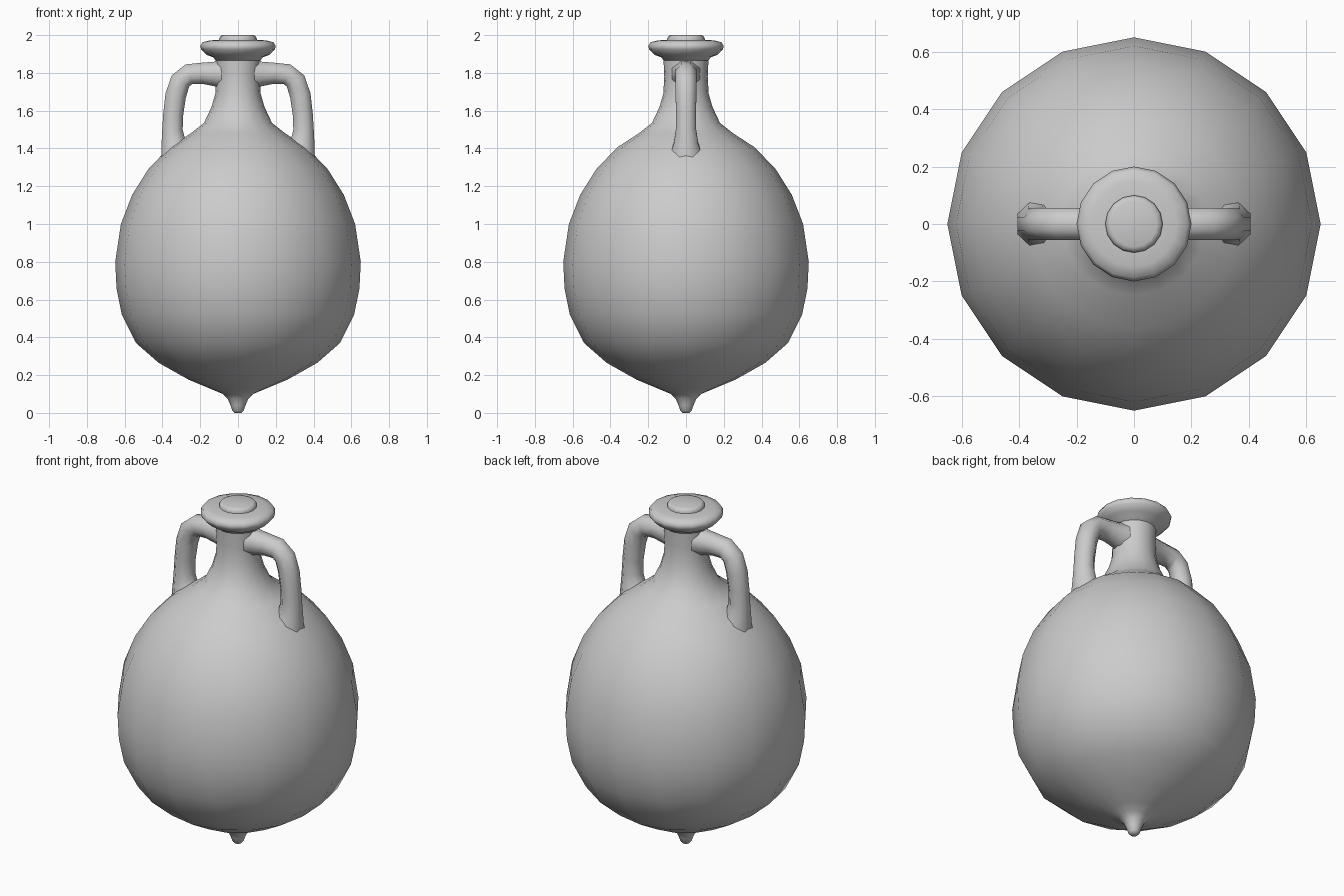
import bpy, bmesh
from math import sin, cos, pi
from mathutils import Vector

if "Cube" in bpy.data.objects:
    bpy.data.objects.remove(bpy.data.objects["Cube"])


def finish(bm, name, angle):
    bmesh.ops.remove_doubles(bm, verts=bm.verts, dist=1e-5)
    bmesh.ops.recalc_face_normals(bm, faces=bm.faces)
    me = bpy.data.meshes.new(name)
    bm.to_mesh(me)
    bm.free()
    ob = bpy.data.objects.new(name, me)
    bpy.context.collection.objects.link(ob)
    bpy.ops.object.select_all(action='DESELECT')
    ob.select_set(True)
    bpy.context.view_layer.objects.active = ob
    bpy.ops.object.shade_smooth_by_angle(angle=angle)
    return ob


def loft(rings, name, angle):
    bm = bmesh.new()
    loops = [[bm.verts.new(p) for p in r] for r in rings]
    n = len(loops[0])
    for a, b in zip(loops, loops[1:]):
        for i in range(n):
            j = (i + 1) % n
            bm.faces.new((a[i], a[j], b[j], b[i]))
    bm.faces.new(loops[0][::-1])
    bm.faces.new(loops[-1])
    return finish(bm, name, angle)


def lathe(profile, name, angle=pi / 3, n=16):
    rings = [[(r * cos(2 * pi * i / n), r * sin(2 * pi * i / n), z)
              for i in range(n)] for r, z in profile]
    return loft(rings, name, angle)


# Body with pointed foot and neck
lathe([(0.018, 0), (0.03, 0.012), (0.04, 0.04), (0.055, 0.075), (0.08, 0.1),
       (0.14, 0.125), (0.26, 0.175), (0.42, 0.265), (0.54, 0.37),
       (0.615, 0.52), (0.643, 0.66), (0.65, 0.8), (0.62, 1.0),
       (0.56, 1.155), (0.475, 1.29), (0.365, 1.405), (0.25, 1.48),
       (0.18, 1.535), (0.14, 1.62), (0.12, 1.69), (0.115, 1.78),
       (0.12, 1.89)], "body")

# Flared lip and stopper
lathe([(0.115, 1.86), (0.13, 1.882), (0.165, 1.895), (0.195, 1.925),
       (0.2, 1.943), (0.188, 1.962), (0.15, 1.972), (0.09, 1.975)], "lip")
lathe([(0.1, 1.96), (0.1, 1.982), (0.093, 1.995), (0.08, 2.0)], "stopper")

# Handles: octagonal sweep, flaring where they meet the neck and shoulder
PATH = [(0.08, 1.795, 0.075), (0.13, 1.795, 0.064), (0.19, 1.798, 0.056),
        (0.26, 1.793, 0.055), (0.305, 1.757, 0.055), (0.33, 1.68, 0.055),
        (0.343, 1.58, 0.053), (0.347, 1.5, 0.054), (0.342, 1.43, 0.064),
        (0.325, 1.37, 0.085)]


def handle(side, name):
    pts = [Vector((x, 0, z)) for x, z, r in PATH]
    rings = []
    for k, (x, z, r) in enumerate(PATH):
        t = (pts[min(k + 1, len(pts) - 1)] - pts[max(k - 1, 0)]).normalized()
        out = Vector((-t.z, 0, t.x))
        ring = []
        for i in range(8):
            a = pi / 8 + i * pi / 4
            p = pts[k] + (out * cos(a) + Vector((0, sin(a), 0))) * r / cos(pi / 8)
            ring.append((p.x * side, p.y, p.z))
        rings.append(ring)
    loft(rings, name, pi / 3)


handle(1, "right_handle")
handle(-1, "left_handle")
